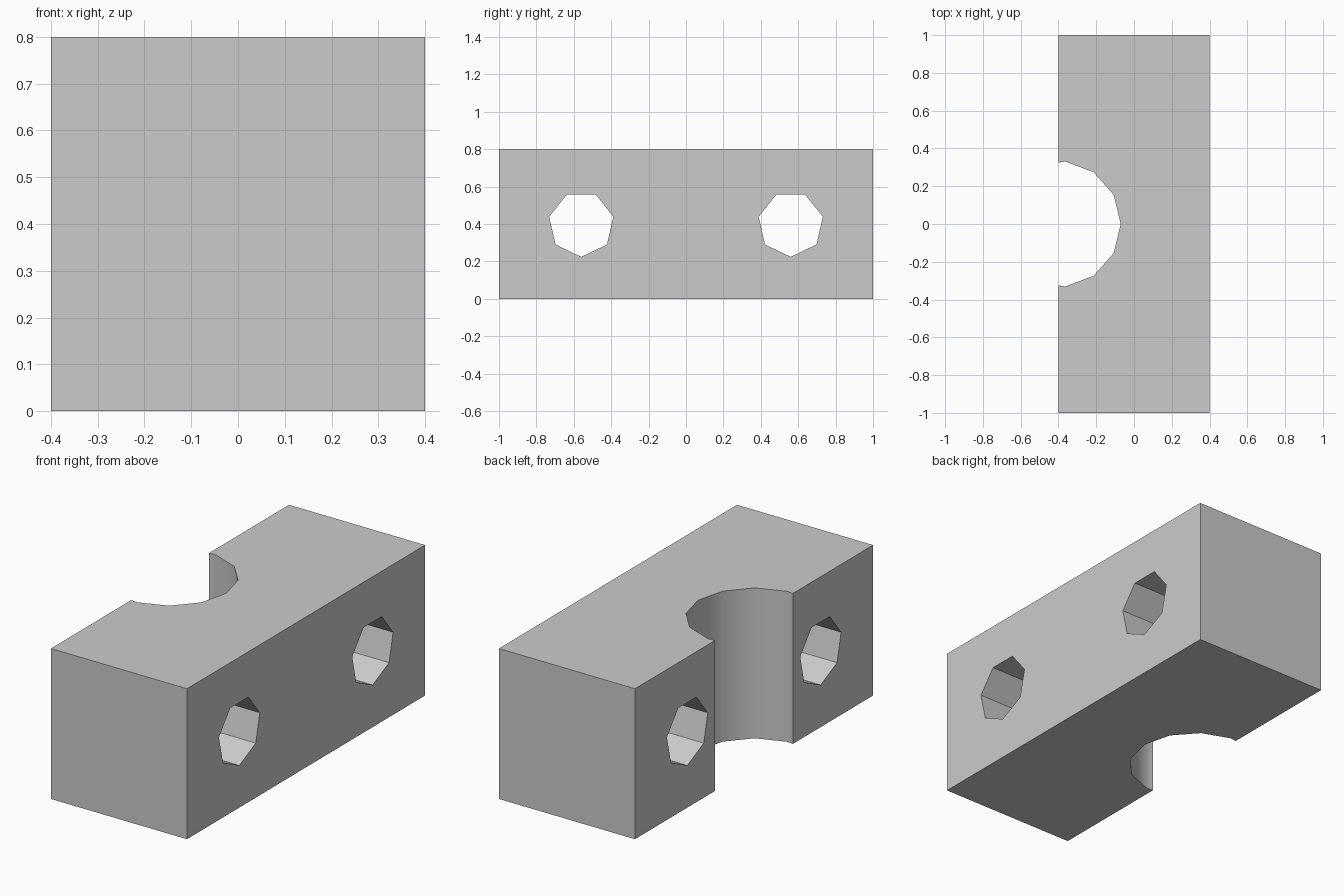
import bpy
import bmesh
from math import cos, sin, pi
from mathutils import Vector

if "Cube" in bpy.data.objects:
    bpy.data.objects.remove(bpy.data.objects["Cube"], do_unlink=True)

WIDTH, LENGTH, HEIGHT = 0.8, 2.0, 0.8
BORE_X, BORE_R, BORE_SIDES = -0.403, 0.333, 13
HOLE_Y, HOLE_R, HOLE_SIDES = 0.56, 0.176, 7

grey = bpy.data.materials.new("plain grey")
grey.use_nodes = True
color = (0.6, 0.6, 0.6, 1)
grey.diffuse_color = color
grey.node_tree.nodes["Principled BSDF"].inputs["Base Color"].default_value = color


def prism(name, outline, depth):
    """Extrude a closed outline along the depth vector."""
    bm = bmesh.new()
    face = bm.faces.new([bm.verts.new(p) for p in outline])
    extruded = bmesh.ops.extrude_face_region(bm, geom=[face], use_keep_orig=True)
    moved = [v for v in extruded["geom"] if isinstance(v, bmesh.types.BMVert)]
    bmesh.ops.translate(bm, verts=moved, vec=Vector(depth))
    bmesh.ops.recalc_face_normals(bm, faces=bm.faces)
    mesh = bpy.data.meshes.new(name)
    bm.to_mesh(mesh)
    bm.free()
    mesh.materials.append(grey)
    obj = bpy.data.objects.new(name, mesh)
    bpy.context.collection.objects.link(obj)
    return obj


# Solid block
x, y = WIDTH / 2, LENGTH / 2
block = prism("clamp_block", [(-x, -y, 0), (x, -y, 0), (x, y, 0), (-x, y, 0)],
              (0, 0, HEIGHT))

# Vertical half-round recess in the right side
bore = [(BORE_X + BORE_R * cos(2 * pi * i / BORE_SIDES),
         BORE_R * sin(2 * pi * i / BORE_SIDES), -0.1) for i in range(BORE_SIDES)]
cutters = [prism("recess_cutter", bore, (0, 0, HEIGHT + 0.2))]

# Two bolt holes running across the block, one corner pointing down
for side in (-1, 1):
    hole = []
    for i in range(HOLE_SIDES):
        a = 2 * pi * i / HOLE_SIDES - pi / 2
        hole.append((-x - 0.1, side * HOLE_Y + HOLE_R * cos(a),
                     HEIGHT / 2 + HOLE_R * sin(a)))
    cutters.append(prism("bolt_hole_cutter", hole, (WIDTH + 0.2, 0, 0)))

# Cut, then smooth the recess while keeping the hard edges
bpy.ops.object.select_all(action="DESELECT")
block.select_set(True)
bpy.context.view_layer.objects.active = block
for cutter in cutters:
    cutter.hide_render = True
    cut = block.modifiers.new("cut", "BOOLEAN")
    cut.operation = "DIFFERENCE"
    cut.solver = "EXACT"
    cut.object = cutter
    bpy.ops.object.modifier_apply(modifier=cut.name)
    bpy.data.objects.remove(cutter, do_unlink=True)
bpy.ops.object.shade_smooth_by_angle(angle=pi / 6)
